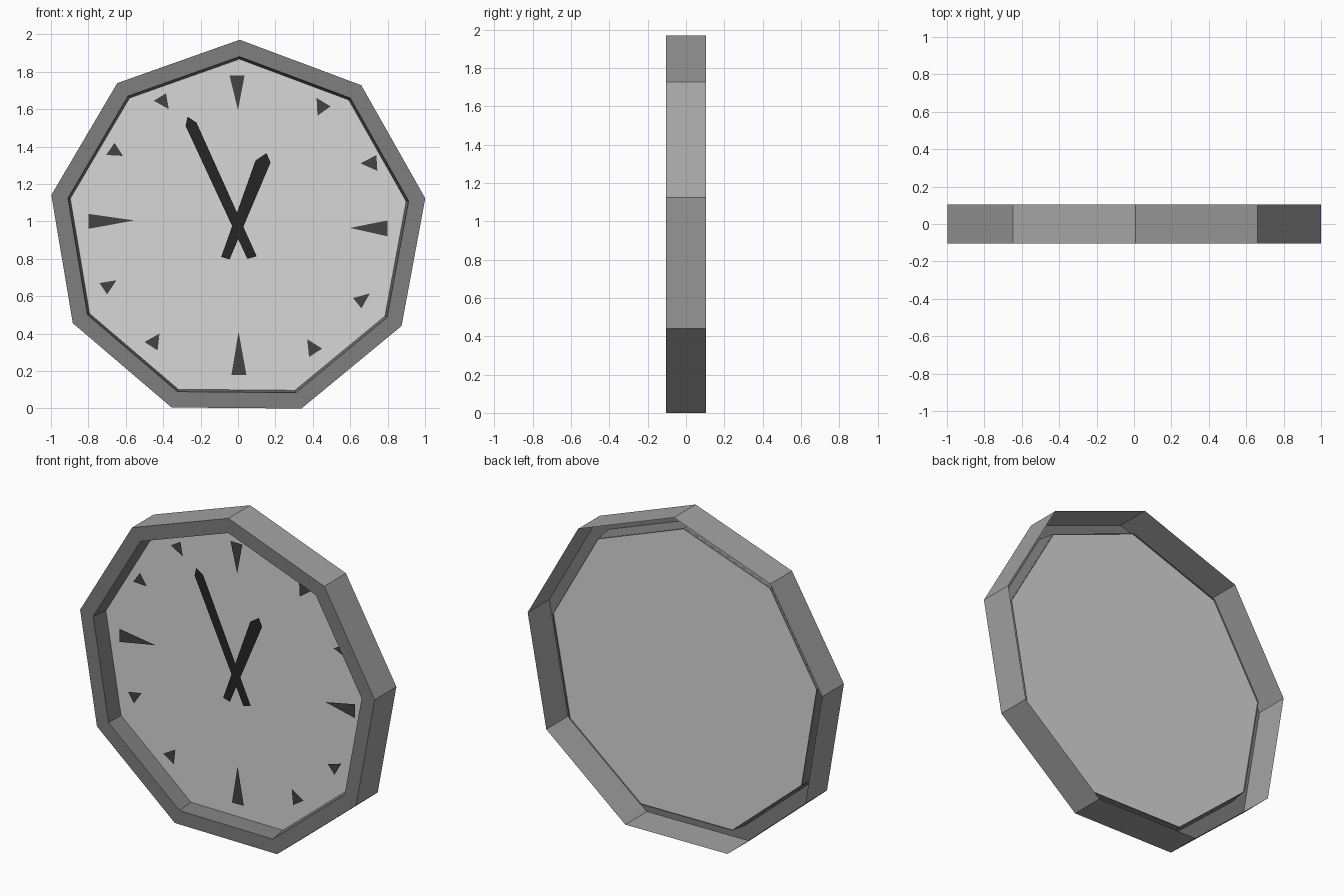
import bpy, math

if "Cube" in bpy.data.objects:
    bpy.data.objects.remove(bpy.data.objects["Cube"])

CX, CZ = 0.0, 0.956      # centre of the clock
SIDES = 9


def material(name, g):
    m = bpy.data.materials.new(name)
    m.diffuse_color = (g, g, g, 1)
    m.use_nodes = True
    m.node_tree.nodes["Principled BSDF"].inputs["Base Color"].default_value = m.diffuse_color
    return m


casing_grey = material("casing grey", 0.371)
rim_grey = material("rim dark grey", 0.209)
face_grey = material("face pale grey", 0.68)
marker_grey = material("marker charcoal", 0.056)
hand_black = material("hand black", 0.0194)


def make(name, verts, faces, mats):
    me = bpy.data.meshes.new(name)
    me.from_pydata(verts, [], faces)
    for m in mats:
        me.materials.append(m)
    ob = bpy.data.objects.new(name, me)
    bpy.context.collection.objects.link(ob)
    return ob


def ring(r, y, n=SIDES, cz=CZ, turn=-0.5):
    out = []
    for i in range(n):
        a = math.radians(90 + turn + 360 * i / n)
        out.append((CX + r * math.cos(a), y, cz + r * math.sin(a)))
    return out


def plate(name, pts, y, mat):
    # flat sheet facing the front, from (x, z) points
    area = sum(a[0] * b[1] - b[0] * a[1] for a, b in zip(pts, pts[1:] + pts[:1]))
    if area < 0:
        pts = pts[::-1]
    return make(name, [(x, y, z) for x, z in pts], [tuple(range(len(pts)))], [mat])


# Open-backed casing: outer wall, flat front rim, tapered inner wall
rows = [(1.015, 0.105), (1.015, -0.105), (0.925, -0.105), (0.910, 0.012)]
verts = [v for r, y in rows for v in ring(r, y)]
faces = []
for k in range(len(rows) - 1):
    for i in range(SIDES):
        j = (i + 1) % SIDES
        a, b = k * SIDES, (k + 1) * SIDES
        faces.append((a + i, a + j, b + j, b + i))
casing = make("casing", verts, faces, [casing_grey, rim_grey])
for p in casing.data.polygons:
    p.material_index = 0 if p.index < SIDES else 1

# Dial and its small centre disc
make("dial", ring(0.912, 0.0), [tuple(range(SIDES))], [face_grey])
make("centre_disc", ring(0.065, -0.005, 16, 0.98), [tuple(range(16))], [face_grey])

# Hour markers, clockwise from the top
markers = [
    [(-.045, 1.78), (.035, 1.78), (0, 1.595)],
    [(.42, 1.66), (.495, 1.615), (.425, 1.565)],
    [(.74, 1.355), (.655, 1.31), (.745, 1.27)],
    [(.80, 1.005), (.80, .92), (.60, .965)],
    [(.615, .59), (.705, .615), (.66, .535)],
    [(.37, .37), (.45, .32), (.38, .275)],
    [(-.035, .18), (.045, .18), (.003, .41)],
    [(-.42, .40), (-.50, .355), (-.43, .31)],
    [(-.74, .67), (-.65, .685), (-.70, .61)],
    [(-.80, 1.04), (-.80, .96), (-.555, 1.005)],
    [(-.66, 1.42), (-.705, 1.355), (-.615, 1.35)],
    [(-.45, 1.645), (-.385, 1.685), (-.37, 1.60)],
]
for i, tri in enumerate(markers):
    plate("hour_marker_%02d" % (i or 12), tri, -0.008, marker_grey)

# Hands
plate("hour_hand", [(-.09, .81), (-.045, .797), (.174, 1.315), (.152, 1.364), (.094, 1.326)],
      -0.015, hand_black)
plate("minute_hand", [(.05, .80), (.10, .813), (-.222, 1.528), (-.27, 1.56), (-.28, 1.51)],
      -0.020, hand_black)
